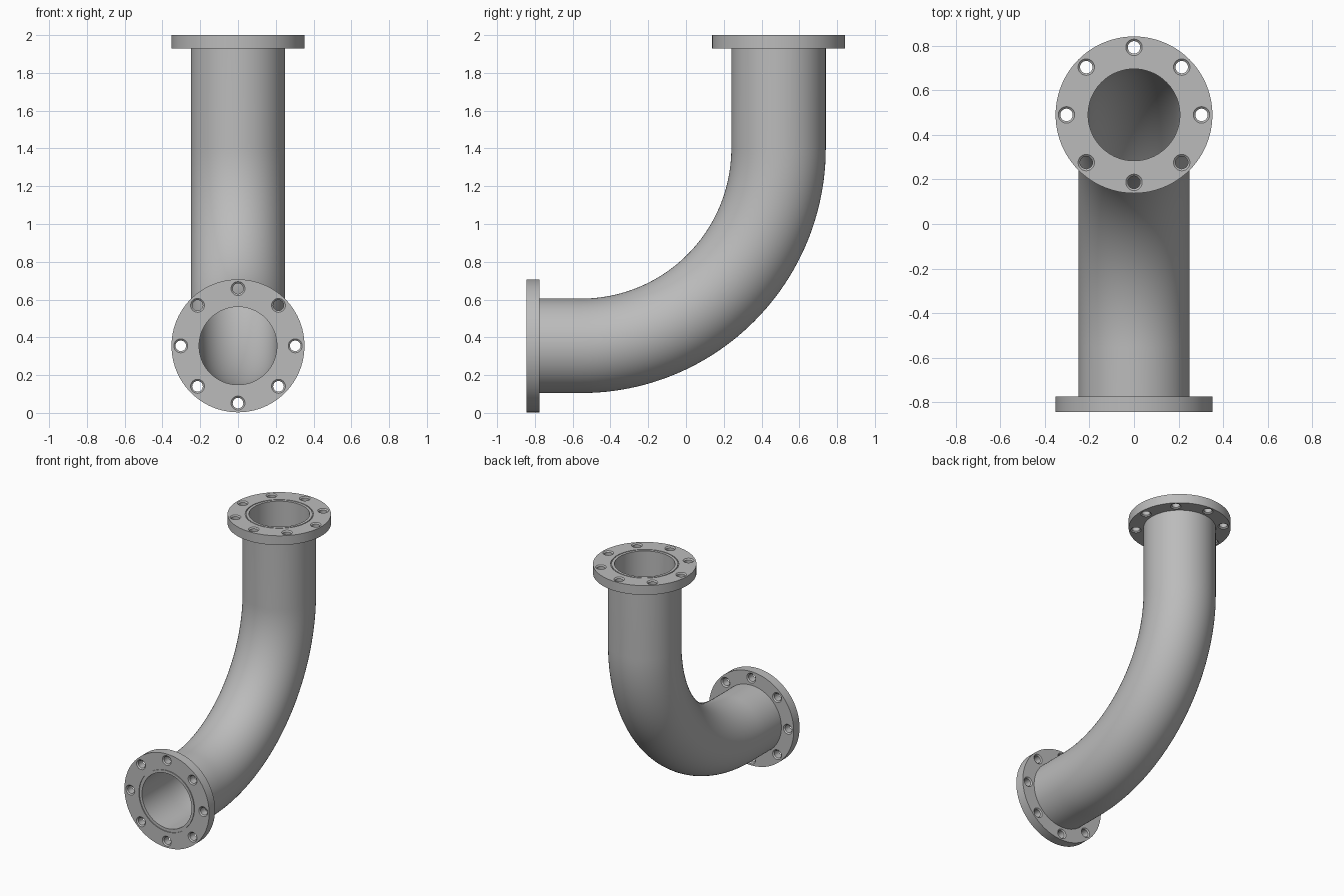
import bpy, bmesh
from math import sin, cos, pi, radians
from mathutils import Vector, Matrix

cube = bpy.data.objects.get("Cube")
if cube:
    bpy.data.objects.remove(cube)

SEGMENTS = 96
AXIS_Y, AXIS_Z = 0.49, 0.355        # centre lines of the upright and level legs
FRONT_Y, TOP_Z = -0.845, 2.0        # outer faces of the flanges
BEND = 1.045                        # bend radius at the centre line
OUTER, BORE = 0.25, 0.206
FLANGE, THICK = 0.352, 0.07

steel = bpy.data.materials.new("steel grey")
steel.use_nodes = True
steel.diffuse_color = (0.5, 0.5, 0.5, 1)
steel.node_tree.nodes["Principled BSDF"].inputs["Base Color"].default_value = (0.5, 0.5, 0.5, 1)


def ring(bm, matrix, radius, segments):
    """Circle of vertices in the local xy plane of a matrix."""
    return [bm.verts.new(matrix @ Vector((radius * cos(a), radius * sin(a), 0)))
            for a in (2 * pi * i / segments for i in range(segments))]


def skin(bm, rings, cyclic=True):
    """Bridge successive rings; close the loop or cap both ends."""
    count = len(rings[0])
    for i in range(len(rings) if cyclic else len(rings) - 1):
        a, b = rings[i], rings[(i + 1) % len(rings)]
        for j in range(count):
            k = (j + 1) % count
            bm.faces.new((a[j], a[k], b[k], b[j]))
    if not cyclic:
        bm.faces.new(rings[0])
        bm.faces.new(rings[-1])


def lathe(bm, profile, offset=(0, 0), segments=SEGMENTS, cyclic=True):
    """Turn a (radius, height) profile about a local z axis."""
    skin(bm, [ring(bm, Matrix.Translation((*offset, h)), r, segments)
              for r, h in profile], cyclic)


def finish(bm, name):
    bmesh.ops.recalc_face_normals(bm, faces=bm.faces)
    mesh = bpy.data.meshes.new(name)
    bm.to_mesh(mesh)
    bm.free()
    mesh.materials.append(steel)
    obj = bpy.data.objects.new(name, mesh)
    bpy.context.collection.objects.link(obj)
    return obj


def smooth(obj):
    bpy.ops.object.select_all(action='DESELECT')
    obj.select_set(True)
    bpy.context.view_layer.objects.active = obj
    bpy.ops.object.shade_smooth_by_angle(angle=radians(30))


# Curved pipe: level leg, quarter bend, upright leg
def frame(y, z, angle):
    return Matrix.Translation((0, y, z)) @ Matrix.Rotation(angle, 4, 'X')


bend_y, bend_z = AXIS_Y - BEND, AXIS_Z + BEND
frames = [frame(FRONT_Y + THICK, AXIS_Z, pi / 2)]
for i in range(49):
    t = pi / 2 * i / 48
    frames.append(frame(bend_y + BEND * sin(t), bend_z - BEND * cos(t), pi / 2 + t))
frames.append(frame(AXIS_Y, TOP_Z - THICK, pi))

bm = bmesh.new()
skin(bm, [ring(bm, f, OUTER, SEGMENTS) for f in frames]
     + [ring(bm, f, BORE, SEGMENTS) for f in reversed(frames)])
smooth(finish(bm, "curved_pipe"))


# Bolted flange with a thin groove around its bore
def make_flange(name, matrix):
    bm = bmesh.new()
    lathe(bm, [(BORE, -THICK), (FLANGE, -THICK), (FLANGE, 0), (0.232, 0),
               (0.232, -0.006), (0.226, -0.006), (0.226, 0), (BORE, 0)])
    flange = finish(bm, name)

    # Eight bolt holes, chamfered at both faces
    bm = bmesh.new()
    wide, hole, cut = 0.037, 0.028, 0.008
    for i in range(8):
        a = pi / 4 * i
        lathe(bm, [(wide, -THICK - 0.01), (wide, -THICK), (hole, cut - THICK),
                   (hole, -cut), (wide, 0), (wide, 0.01)],
              (0.303 * cos(a), 0.303 * sin(a)), 24, cyclic=False)
    cutter = finish(bm, "hole_cutter")
    cutter.hide_render = True

    mod = flange.modifiers.new("bolt holes", 'BOOLEAN')
    mod.operation, mod.solver, mod.object = 'DIFFERENCE', 'EXACT', cutter
    smooth(flange)
    bpy.ops.object.modifier_apply(modifier=mod.name)
    bpy.data.objects.remove(cutter)
    flange.matrix_world = matrix
    smooth(flange)


make_flange("front_flange", frame(FRONT_Y, AXIS_Z, pi / 2))
make_flange("top_flange", frame(AXIS_Y, TOP_Z, 0))
